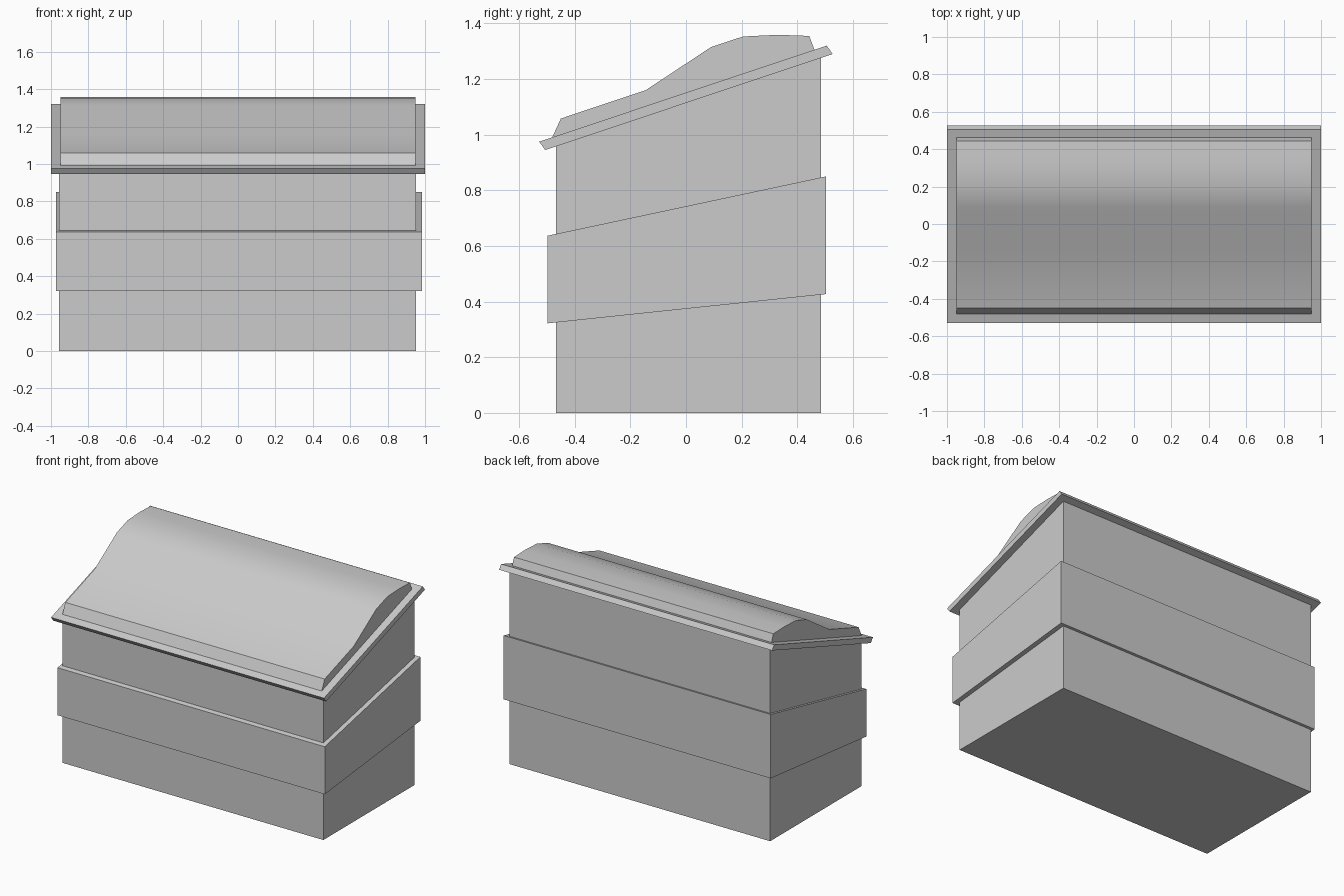
import bpy, bmesh, math

if "Cube" in bpy.data.objects:
    bpy.data.objects.remove(bpy.data.objects["Cube"])


def prism(name, profile, x0, x1, smooth=False):
    """Extrude a side profile of (y, z) points along x."""
    bm = bmesh.new()
    face = bm.faces.new([bm.verts.new((x0, y, z)) for y, z in profile])
    ext = bmesh.ops.extrude_face_region(bm, geom=[face])
    moved = [g for g in ext["geom"] if isinstance(g, bmesh.types.BMVert)]
    bmesh.ops.translate(bm, verts=moved, vec=(x1 - x0, 0, 0))
    bmesh.ops.recalc_face_normals(bm, faces=bm.faces)
    mesh = bpy.data.meshes.new(name)
    bm.to_mesh(mesh)
    bm.free()
    obj = bpy.data.objects.new(name, mesh)
    bpy.context.collection.objects.link(obj)
    if smooth:
        bpy.ops.object.select_all(action='DESELECT')
        bpy.context.view_layer.objects.active = obj
        obj.select_set(True)
        bpy.ops.object.shade_smooth_by_angle(angle=math.radians(30))
    return obj


# box body with a sloping top tucked into the lid
prism("body", [(-0.468, 0), (0.486, 0), (0.486, 1.29), (-0.468, 0.97)],
      -0.957, 0.953)

# wider tapered band around the middle
prism("middle_band", [(-0.497, 0.322), (0.503, 0.427), (0.503, 0.85), (-0.497, 0.637)],
      -0.973, 0.984)

# thin tilted lid board with bevelled front and back edges
prism("lid_board", [(-0.528, 0.975), (-0.506, 0.945), (0.527, 1.29), (0.506, 1.32)],
      -1.0, 1.0)

# curved cap resting on the lid
prism("lid_cap", [(-0.482, 0.988), (-0.45, 1.058), (-0.145, 1.16), (0.09, 1.315),
                  (0.205, 1.353), (0.33, 1.359), (0.443, 1.355), (0.463, 1.302)],
      -0.95, 0.95, smooth=True)
